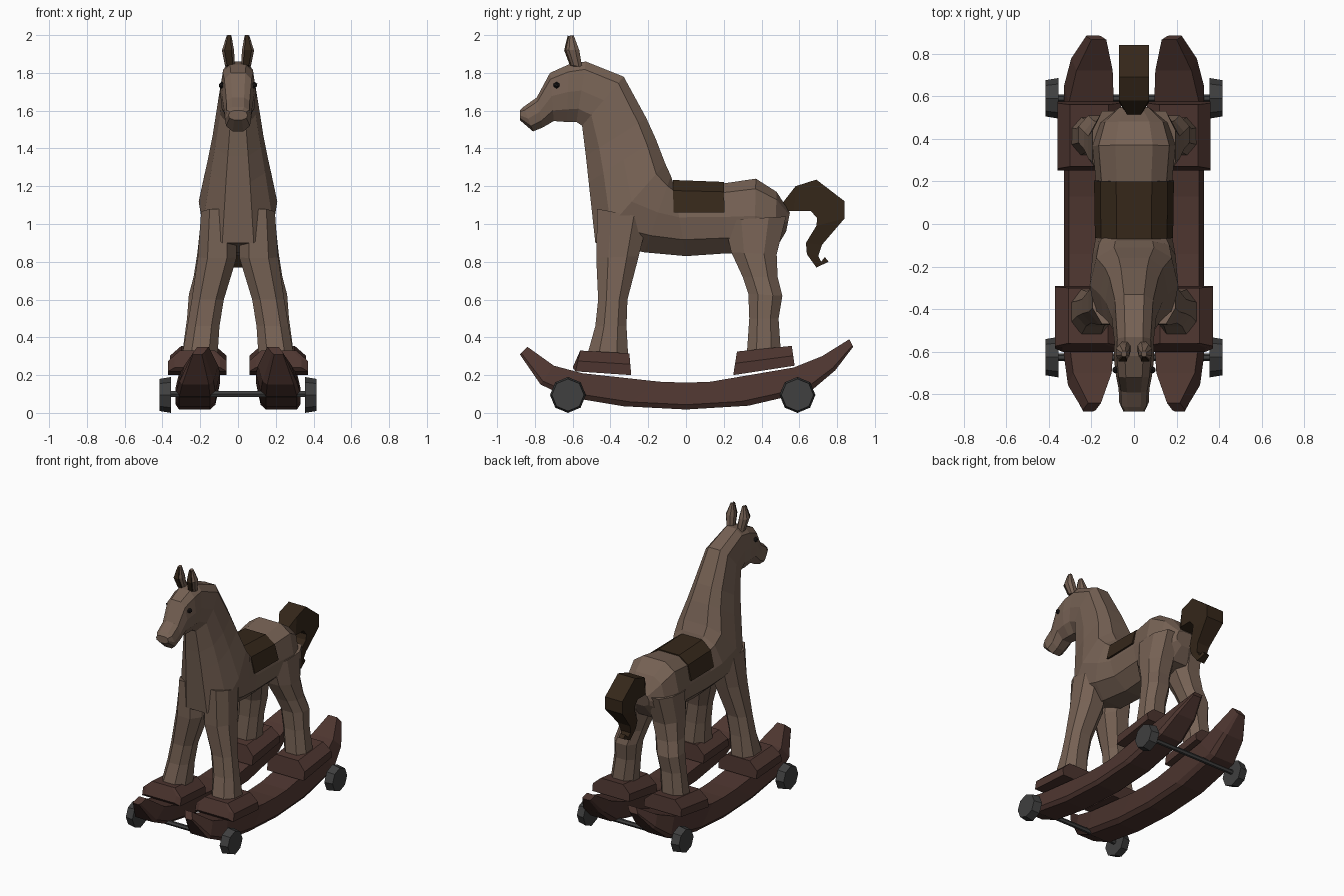
import bpy, bmesh, math
from mathutils import Matrix


def material(name, rgb):
    m = bpy.data.materials.new(name)
    m.diffuse_color = (*rgb, 1)
    return m


COAT = material("coat", (0.18, 0.12, 0.088))
WOOD = material("red_wood", (0.075, 0.036, 0.029))
DARK = material("dark_hair", (0.035, 0.02, 0.01))
IRON = material("iron", (0.05, 0.05, 0.05))
BLACK = material("black", (0.012, 0.01, 0.01))

# half cross-sections (across, up), listed from the top down
BODY = [(0.45, 1), (0.85, 0.87), (1, 0.52), (0.9, 0.22), (0.4, 0)]
LEG = [(0.5, 1), (1, 0.72), (1, 0.28), (0.5, 0)]
RAIL = [(1, 1), (1, 0.18), (0.78, 0)]
BLOCK = [(0.6, 1), (1, 0.5), (1, 0)]
BOX = [(1, 1), (1, 0)]
PAD = [(0.46, 1.01), (0.87, 0.87), (1.03, 0.58), (0.9, 0.58)]


def finish(name, bm, mat):
    bmesh.ops.recalc_face_normals(bm, faces=bm.faces)
    me = bpy.data.meshes.new(name)
    bm.to_mesh(me)
    bm.free()
    me.materials.append(mat)
    ob = bpy.data.objects.new(name, me)
    bpy.context.collection.objects.link(ob)
    return ob


def loft(name, sections, half, mat, lean=0, side=1):
    """Sections: (top y, top z, bottom y, bottom z, half width, centre x)."""
    bm = bmesh.new()
    outline = half + [(-u, v) for u, v in reversed(half)]
    rings = []
    for y1, z1, y2, z2, w, *cx in sections:
        c = cx[0] if cx else 0
        rings.append([bm.verts.new((side * (c + u * w + lean * (v - 0.5)),
                                    y2 + (y1 - y2) * v, z2 + (z1 - z2) * v))
                      for u, v in outline])
    n = len(outline)
    for a, b in zip(rings, rings[1:]):
        for i in range(n):
            j = (i + 1) % n
            bm.faces.new((a[i], a[j], b[j], b[i]))
    bm.faces.new(rings[0])
    bm.faces.new(rings[-1])
    return finish(name, bm, mat)


def cylinder_x(name, x, y, z, r1, r2, depth, sides, mat):
    bm = bmesh.new()
    turn = Matrix.Translation((x, y, z)) @ Matrix.Rotation(math.pi / 2, 4, 'Y')
    bmesh.ops.create_cone(bm, cap_ends=True, segments=sides, radius1=r1,
                          radius2=r2, depth=depth, matrix=turn)
    return finish(name, bm, mat)


# torso, neck and head in one sweep from rump to muzzle
loft("horse_body", [
    (0.55, 1.06, 0.53, 0.96, 0.08), (0.48, 1.17, 0.47, 0.86, 0.16),
    (0.37, 1.24, 0.36, 0.83, 0.195), (0.2, 1.215, 0.22, 0.845, 0.18),
    (-0.07, 1.225, 0.0, 0.83, 0.175), (-0.08, 1.255, -0.22, 0.85, 0.195),
    (-0.11, 1.32, -0.48, 0.9, 0.208), (-0.16, 1.45, -0.515, 1.22, 0.16),
    (-0.21, 1.56, -0.53, 1.36, 0.135), (-0.33, 1.78, -0.55, 1.52, 0.105),
    (-0.53, 1.86, -0.58, 1.54, 0.092), (-0.62, 1.845, -0.63, 1.54, 0.095),
    (-0.72, 1.8, -0.7, 1.545, 0.085), (-0.79, 1.67, -0.76, 1.51, 0.072),
    (-0.86, 1.62, -0.81, 1.49, 0.07), (-0.88, 1.6, -0.88, 1.55, 0.05)],
    BODY, COAT)

# saddle pad wrapped over the back
loft("saddle", [(0.2, 1.219, 0.21, 0.845, 0.182),
                (-0.07, 1.229, -0.06, 0.83, 0.178)], PAD, DARK)

# tail with curled end
loft("tail", [
    (0.51, 1.11, 0.51, 1.07, 0.03), (0.58, 1.2, 0.57, 1.07, 0.07),
    (0.69, 1.235, 0.66, 1.07, 0.07), (0.84, 1.12, 0.695, 1.03, 0.07),
    (0.84, 1.03, 0.69, 0.99, 0.07), (0.72, 0.89, 0.635, 0.9, 0.05),
    (0.7, 0.83, 0.64, 0.84, 0.04), (0.715, 0.8, 0.69, 0.77, 0.03),
    (0.735, 0.825, 0.755, 0.8, 0.02)], BOX, DARK)

for s, tag in ((1, "left"), (-1, "right")):
    # legs, splayed outward
    loft(f"front_leg_{tag}", [
        (-0.2, 1.03, -0.47, 1.08, 0.09, 0.105),
        (-0.25, 0.83, -0.475, 0.82, 0.103, 0.11),
        (-0.31, 0.6, -0.465, 0.6, 0.085, 0.16),
        (-0.315, 0.46, -0.48, 0.46, 0.085, 0.183),
        (-0.305, 0.28, -0.53, 0.28, 0.095, 0.205)], LEG, COAT, side=s)
    loft(f"hind_leg_{tag}", [
        (0.53, 1.04, 0.2, 1.02, 0.09, 0.105),
        (0.48, 0.84, 0.24, 0.85, 0.1, 0.115),
        (0.485, 0.72, 0.3, 0.72, 0.09, 0.145),
        (0.51, 0.62, 0.33, 0.63, 0.09, 0.17),
        (0.49, 0.5, 0.335, 0.5, 0.085, 0.185),
        (0.505, 0.28, 0.32, 0.28, 0.09, 0.21)], LEG, COAT, side=s)

    # foot blocks on the rockers
    loft(f"front_block_{tag}", [
        (-0.56, 0.33, -0.6, 0.24, 0.12, 0.215),
        (-0.56, 0.33, -0.585, 0.22, 0.155, 0.215),
        (-0.3, 0.315, -0.29, 0.2, 0.155, 0.215)], BLOCK, WOOD, side=s)
    loft(f"rear_block_{tag}", [
        (0.27, 0.325, 0.25, 0.2, 0.15, 0.21),
        (0.56, 0.355, 0.575, 0.25, 0.15, 0.21)], BLOCK, WOOD, side=s)

    # curved rocker, tapered at both ends
    loft(f"rocker_{tag}", [
        (-0.84, 0.35, -0.88, 0.31, 0.03, 0.2),
        (-0.7, 0.25, -0.77, 0.15, 0.09, 0.21),
        (-0.55, 0.21, -0.63, 0.085, 0.105, 0.215),
        (-0.14, 0.165, -0.33, 0.035, 0.105, 0.215),
        (0, 0.16, 0, 0.018, 0.105, 0.215),
        (0.13, 0.165, 0.33, 0.038, 0.105, 0.215),
        (0.57, 0.24, 0.66, 0.115, 0.105, 0.215),
        (0.72, 0.3, 0.79, 0.225, 0.085, 0.2),
        (0.865, 0.39, 0.885, 0.35, 0.035, 0.18)], RAIL, WOOD, -0.03, s)

    # ear with dark inside
    ear = [(-0.55, 1.83, -0.61, 1.84, 0.026, 0.042),
           (-0.565, 1.92, -0.64, 1.92, 0.032, 0.053),
           (-0.595, 2.0, -0.622, 1.995, 0.012, 0.047)]
    loft(f"ear_{tag}", ear, LEG, COAT, side=s)
    loft(f"inner_ear_{tag}", [(a - 0.03, b, c - 0.005, d, w * 0.6, x)
                              for a, b, c, d, w, x in ear], BOX, DARK, side=s)

    # eye
    bm = bmesh.new()
    bmesh.ops.create_icosphere(bm, subdivisions=1, radius=0.018,
                               matrix=Matrix.Translation((s * 0.086, -0.685, 1.735)))
    finish(f"eye_{tag}", bm, BLACK)

# axles and eight-sided wheels
for y, tag in ((-0.625, "front"), (0.59, "rear")):
    cylinder_x(f"{tag}_axle", 0, y, 0.1, 0.017, 0.017, 0.76, 6, IRON)
    for s, side in ((1, "left"), (-1, "right")):
        r = (0.095, 0.085) if s > 0 else (0.085, 0.095)
        cylinder_x(f"{tag}_wheel_{side}", s * 0.385, y, 0.095, *r, 0.06, 8, IRON)
